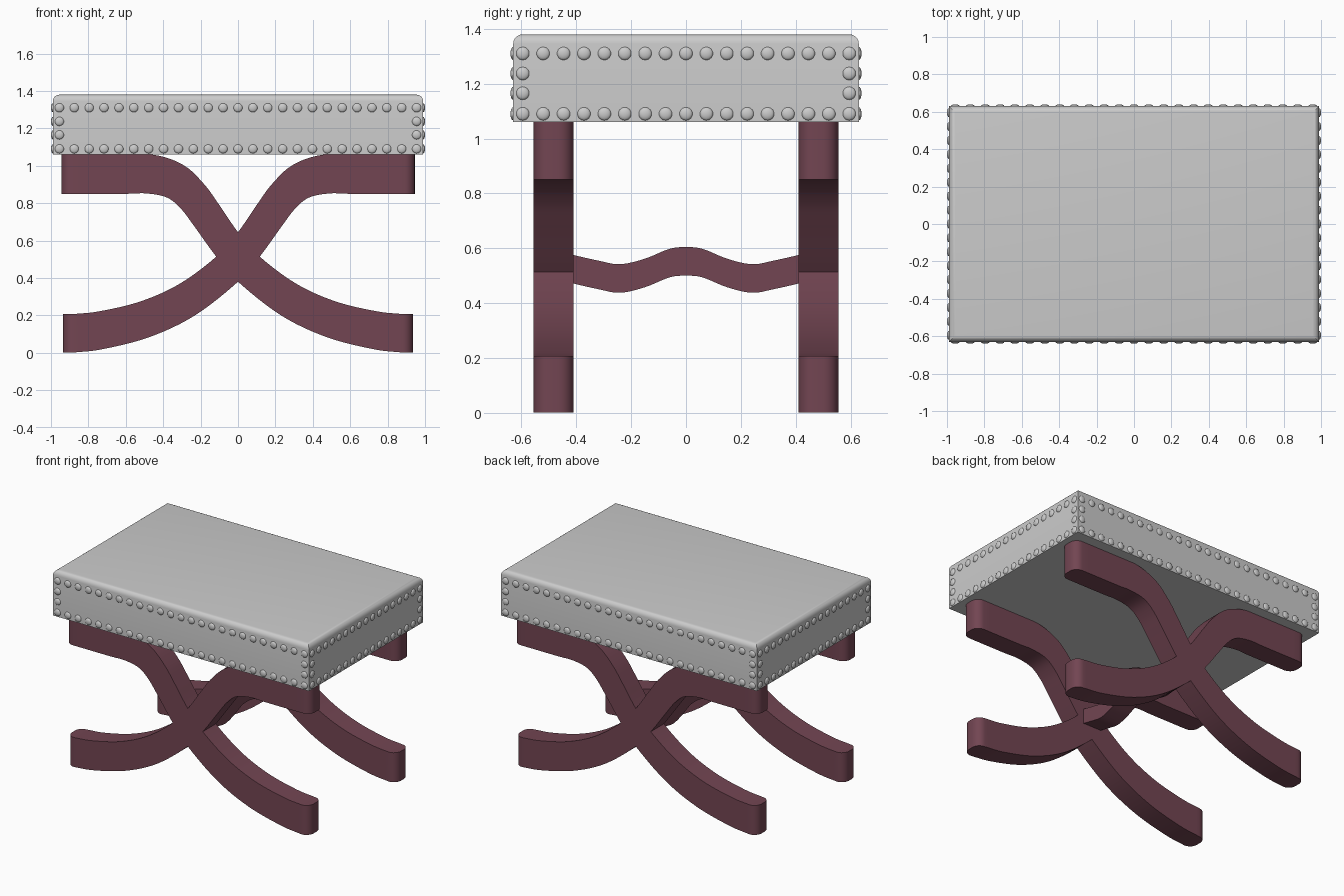
import bpy, bmesh, math
from mathutils import Vector, Matrix

if "Cube" in bpy.data.objects:
    bpy.data.objects.remove(bpy.data.objects["Cube"])

wood = bpy.data.materials.new("dark_red_wood")
wood.diffuse_color = (0.17, 0.06, 0.085, 1)
wood.use_nodes = True
wood.node_tree.nodes["Principled BSDF"].inputs["Base Color"].default_value = wood.diffuse_color


def add_object(name, bm, material=None, angle=35):
    bmesh.ops.recalc_face_normals(bm, faces=bm.faces)
    mesh = bpy.data.meshes.new(name)
    bm.to_mesh(mesh)
    bm.free()
    obj = bpy.data.objects.new(name, mesh)
    bpy.context.collection.objects.link(obj)
    if material:
        mesh.materials.append(material)
    bpy.ops.object.select_all(action='DESELECT')
    obj.select_set(True)
    bpy.context.view_layer.objects.active = obj
    bpy.ops.object.shade_smooth_by_angle(angle=math.radians(angle))
    return obj


def smooth_path(pts, steps=6):
    """Catmull-Rom curve through the points."""
    p = [Vector(q) for q in pts]
    p = [2 * p[0] - p[1]] + p + [2 * p[-1] - p[-2]]
    out = []
    for a, b, c, d in zip(p, p[1:], p[2:], p[3:]):
        for i in range(steps):
            t = i / steps
            out.append(0.5 * (2 * b + (c - a) * t + (2 * a - 5 * b + 4 * c - d) * t * t
                              + (3 * b - a - 3 * c + d) * t ** 3))
    return out + [p[-2]]


def loft(rings):
    """Skin closed rings into a capped solid."""
    bm = bmesh.new()
    rows = [[bm.verts.new(v) for v in r] for r in rings]
    for a, b in zip(rows, rows[1:]):
        for i in range(len(a)):
            j = (i + 1) % len(a)
            bm.faces.new((a[i], a[j], b[j], b[i]))
    bm.faces.new(rows[0])
    bm.faces.new(rows[-1])
    return bm


# Upholstered seat with rounded top edges
SX, SY, Z0, Z1 = 0.99, 0.63, 1.06, 1.38
bm = bmesh.new()
bmesh.ops.create_cube(bm, size=1, matrix=Matrix.Translation((0, 0, (Z0 + Z1) / 2))
                      @ Matrix.Diagonal((2 * SX, 2 * SY, Z1 - Z0, 1)))
top = [e for e in bm.edges if all(v.co.z > 1.3 for v in e.verts)]
bmesh.ops.bevel(bm, geom=top, offset=0.035, segments=5, profile=0.5, affect='EDGES')
add_object("seat", bm)

# Nail-head studs around each side of the seat
STUD_Z = (1.09, 1.165, 1.237, 1.31)


def stud_spots(half, count):
    for i in range(count):
        u = -half + 2 * half * i / (count - 1)
        for z in (STUD_Z if i in (0, count - 1) else STUD_Z[::3]):
            yield u, z


bm = bmesh.new()
for half, count, dist, base in ((0.955, 25, SY, 0), (0.595, 17, SX, math.pi / 2)):
    for turn in (0, math.pi):
        for u, z in stud_spots(half, count):
            m = (Matrix.Rotation(base + turn, 4, 'Z') @ Matrix.Translation((u, -dist, z))
                 @ Matrix.Rotation(math.pi / 2, 4, 'X') @ Matrix.Diagonal((0.024, 0.024, 0.01, 1)))
            bmesh.ops.create_uvsphere(bm, u_segments=14, v_segments=8, radius=1, matrix=m)
hidden = [v for v in bm.verts if abs(v.co.x) < SX - 1e-4 and abs(v.co.y) < SY - 1e-4]
bmesh.ops.delete(bm, geom=hidden, context='VERTS')
add_object("seat_studs", bm, angle=60)

# Curved crossing legs: (upper x, upper z, lower x, lower z) along one S-shaped leg
LEG = [(-0.935, 0.207, -0.935, 0.001), (-0.88, 0.207, -0.88, 0.001),
       (-0.74, 0.222, -0.72, 0.02), (-0.52, 0.275, -0.47, 0.085),
       (-0.31, 0.37, -0.23, 0.2), (-0.115, 0.515, 0, 0.38),
       (0, 0.645, 0.117, 0.515), (0.10, 0.79, 0.235, 0.678), (0.18, 0.9, 0.305, 0.77),
       (0.286, 1.0, 0.38, 0.83), (0.43, 1.055, 0.49, 0.852),
       (0.6, 1.06, 0.6, 0.85), (0.89, 1.06, 0.89, 0.85), (0.945, 1.06, 0.945, 0.85)]
HALF, ROUND = 0.0725, 0.055
body = [(Vector((a, b)), Vector((c, d))) for a, b, c, d in
        [(v[0], v[1], v[2], v[3]) for v in smooth_path([Vector(p) for p in LEG[1:-1]])]]


def leg_sections():
    arc = [math.radians(15 * k) for k in range(6, 0, -1)]

    def end(p, sign):
        for t in arc:
            yield (p[0] + sign * ROUND * math.sin(t), p[1], p[2] + sign * ROUND * math.sin(t), p[3],
                   HALF - ROUND * (1 - math.cos(t)))
    yield from end(LEG[1], -1)
    for u, l in body:
        yield u.x, u.y, l.x, l.y, HALF
    yield from reversed(list(end(LEG[-2], 1)))


for place, y in (("front", -0.4825), ("back", 0.4825)):
    for side, s in (("left", 1), ("right", -1)):
        rings = [[(s * ux, y - h, uz), (s * ux, y + h, uz), (s * lx, y + h, lz), (s * lx, y - h, lz)]
                 for ux, uz, lx, lz, h in leg_sections()]
        add_object(f"{place}_{side}_leg", loft(rings), wood)

# Wavy stretcher joining the two leg crossings
half_wave = [(0, 0.552), (0.06, 0.546), (0.15, 0.51), (0.24, 0.49), (0.32, 0.503), (0.43, 0.528)]
wave = [(-y, z) for y, z in half_wave[:0:-1]] + half_wave
rings = [[(x, p.x, p.y + dz) for x, dz in ((-0.07, -0.052), (0.07, -0.052), (0.07, 0.052), (-0.07, 0.052))]
         for p in smooth_path(wave)]
add_object("stretcher", loft(rings), wood)
